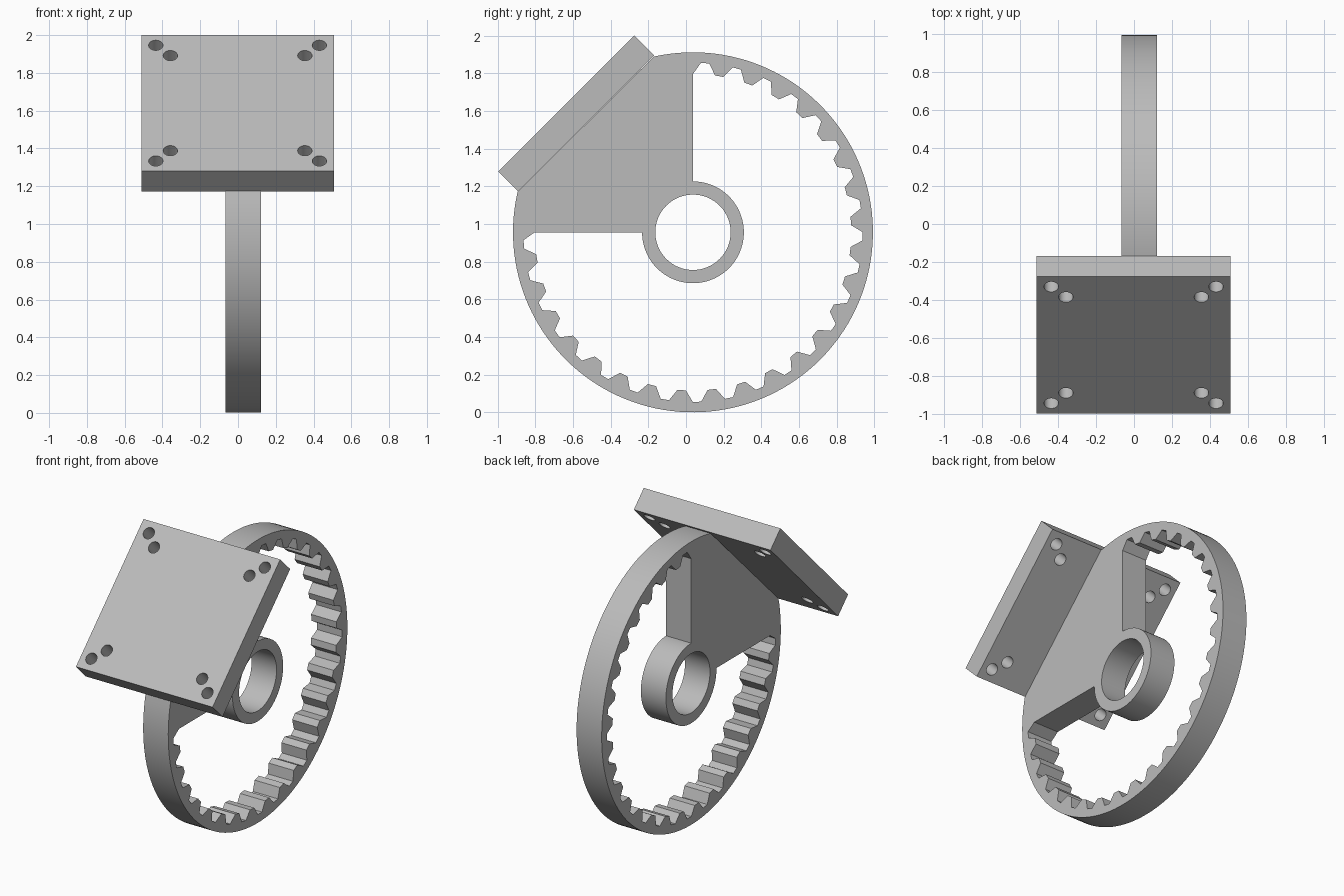
import bpy, bmesh
from math import sin, cos, radians, pi, tau
from mathutils import Matrix, Vector

if "Cube" in bpy.data.objects:
    bpy.data.objects.remove(bpy.data.objects["Cube"])

CY, CZ = 0.037, 0.956          # wheel axle
X0, X1 = -0.065, 0.122         # wheel thickness
R_OUT, R_ROOT, R_TIP = 0.955, 0.9, 0.84
TEETH = 33

grey = bpy.data.materials.new("plain grey")
grey.use_nodes = True
grey.diffuse_color = (0.5, 0.5, 0.5, 1)
grey.node_tree.nodes["Principled BSDF"].inputs["Base Color"].default_value = (0.5, 0.5, 0.5, 1)


def polar(r, deg):
    a = radians(deg)
    return (CY + r * cos(a), CZ + r * sin(a))


def arc(r, a, b, n):
    return [polar(r, a + (b - a) * i / n) for i in range(n + 1)]


def finish(bm, name):
    bmesh.ops.recalc_face_normals(bm, faces=bm.faces)
    mesh = bpy.data.meshes.new(name)
    bm.to_mesh(mesh)
    bm.free()
    ob = bpy.data.objects.new(name, mesh)
    bpy.context.collection.objects.link(ob)
    mesh.materials.append(grey)
    return ob


def extrude_loops(name, loops, x0=X0, x1=X1):
    """Fill side-view outlines (first outer, others holes) and extrude across x."""
    bm = bmesh.new()
    edges = []
    for loop in loops:
        vs = [bm.verts.new((x0, y, z)) for y, z in loop]
        edges += [bm.edges.new((v, vs[(i + 1) % len(vs)])) for i, v in enumerate(vs)]
    bmesh.ops.triangle_fill(bm, edges=edges, use_beauty=True, use_dissolve=False)
    out = bmesh.ops.extrude_face_region(bm, geom=bm.faces[:])
    moved = [g for g in out["geom"] if isinstance(g, bmesh.types.BMVert)]
    bmesh.ops.translate(bm, verts=moved, vec=(x1 - x0, 0, 0))
    return finish(bm, name)


def smooth(ob, angle):
    bpy.ops.object.select_all(action="DESELECT")
    ob.select_set(True)
    bpy.context.view_layer.objects.active = ob
    bpy.ops.object.shade_smooth_by_angle(angle=radians(angle))


# Wheel: toothed rim, solid quarter web and hub in a single outline
rim = arc(R_OUT, 167, 462.5, 120)          # flat chord under the plate closes it
pitch = 360 / TEETH
inner = [polar(R_TIP, 180)]
count = round(264 / pitch)
start = 315 - count * pitch / 2
for i in range(count + 1):
    c = start + i * pitch                  # centre of each tooth gap
    for r, d in ((R_TIP, -0.36), (R_ROOT, -0.13), (R_ROOT, 0.13), (R_TIP, 0.36)):
        a = c + d * pitch
        if 180.3 < a < 449.7:
            inner.append(polar(r, a))
inner.append(polar(R_TIP, 450))
inner += arc(0.27, 450, 180, 72)
bore = arc(0.2, 0, 360, 64)[:-1]
wheel = extrude_loops("toothed_wheel", [rim, inner, bore])
smooth(wheel, 12)

# Square mounting plate tilted at 45 degrees
HALF, THICK = 0.51, 0.15
bm = bmesh.new()
bmesh.ops.create_cube(bm, size=1, matrix=Matrix.Diagonal((2 * HALF, 2 * HALF, THICK, 1)))
plate = finish(bm, "mounting_plate")

# Bolt holes, a diagonal pair near each corner
bm = bmesh.new()
for sx in (-1, 1):
    for sy in (-1, 1):
        for d in (0.433, 0.356):
            bmesh.ops.create_cone(bm, cap_ends=True, segments=32, radius1=0.038,
                                  radius2=0.038, depth=0.4,
                                  matrix=Matrix.Translation((sx * d, sy * d, 0)))
cutter = finish(bm, "hole_cutter")
cutter.hide_render = True
cut = plate.modifiers.new("bolt_holes", "BOOLEAN")
cut.object = cutter
cut.solver = "EXACT"
bpy.context.view_layer.update()
mesh = bpy.data.meshes.new_from_object(plate.evaluated_get(bpy.context.evaluated_depsgraph_get()))
plate.modifiers.clear()
plate.data = mesh
bpy.data.objects.remove(cutter)
plate.matrix_world = Matrix.Translation((-0.002, -0.583, 1.587)) @ Matrix.Rotation(pi / 4, 4, "X")
smooth(plate, 30)
